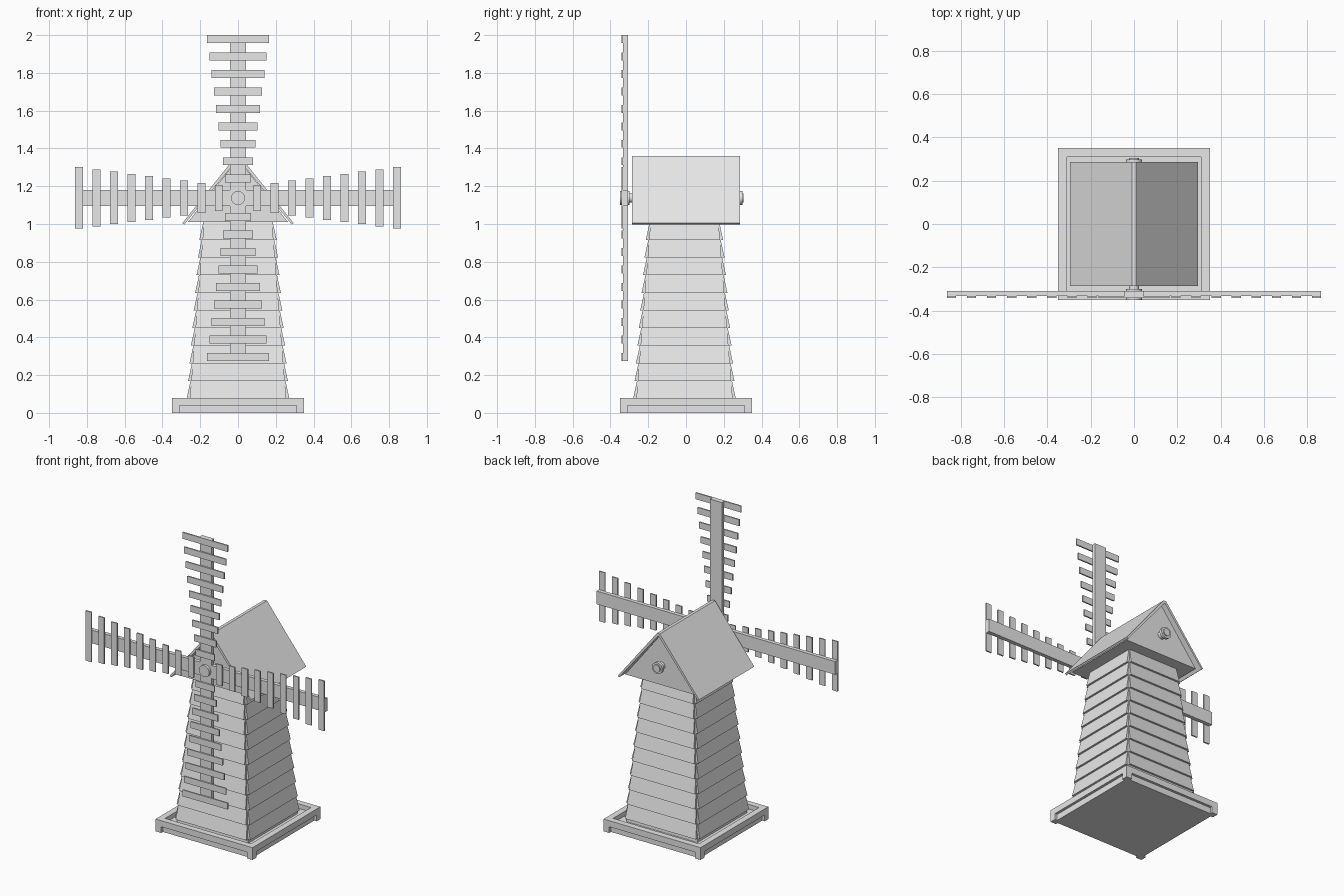
import bpy
import bmesh
from math import pi
from mathutils import Matrix, Vector

cube = bpy.data.objects.get("Cube")
if cube:
    bpy.data.objects.remove(cube)

grey = bpy.data.materials.new("plain_grey")
grey.use_nodes = True
grey.diffuse_color = (0.8, 0.8, 0.8, 1)
grey.node_tree.nodes["Principled BSDF"].inputs["Base Color"].default_value = (0.8, 0.8, 0.8, 1)


def finish(name, bm):
    bmesh.ops.recalc_face_normals(bm, faces=bm.faces)
    mesh = bpy.data.meshes.new(name)
    bm.to_mesh(mesh)
    bm.free()
    mesh.materials.append(grey)
    obj = bpy.data.objects.new(name, mesh)
    bpy.context.collection.objects.link(obj)
    return obj


def add_loft(bm, lower, upper, matrix=Matrix()):
    """Solid between two rings with the same number of points."""
    a = [bm.verts.new(matrix @ Vector(p)) for p in lower]
    b = [bm.verts.new(matrix @ Vector(p)) for p in upper]
    bm.faces.new(a)
    bm.faces.new(b)
    for i in range(len(a)):
        j = (i + 1) % len(a)
        bm.faces.new((a[i], a[j], b[j], b[i]))


def ring(x0, x1, y0, y1, z):
    return [(x0, y0, z), (x1, y0, z), (x1, y1, z), (x0, y1, z)]


def add_box(bm, x, y, z, matrix=Matrix()):
    add_loft(bm, ring(*x, *y, z[0]), ring(*x, *y, z[1]), matrix)


def prism(name, profile, y0, y1):
    bm = bmesh.new()
    add_loft(bm, [(x, y0, z) for x, z in profile], [(x, y1, z) for x, z in profile])
    return finish(name, bm)


def quarter(k, axis, centre=(0, 0, 0)):
    return Matrix.Translation(centre) @ Matrix.Rotation(k * pi / 2, 4, axis)


# Base: floor plate, raised rim and corner feet
BASE = 0.35
RIM = 0.04
bm = bmesh.new()
add_box(bm, (-0.333, 0.333), (-0.333, 0.333), (0, 0.05))
finish("base_plate", bm)

rim = bmesh.new()
feet = bmesh.new()
for k in range(4):
    turn = quarter(k, 'Z')
    add_box(rim, (-BASE, BASE - RIM), (-BASE, RIM - BASE), (0.04, 0.08), turn)
    add_box(feet, (-BASE, RIM - BASE), (-BASE, RIM - BASE), (0, 0.04), turn)
finish("base_rim", rim)
finish("base_feet", feet)

# Tower: tapered core with lapped boards on each side
BOTTOM, TOP = 0.075, 1.01
TOWER_Y = -0.008


def core_half(z):
    return 0.255 - 0.075 * (z - BOTTOM) / (TOP - BOTTOM)


def square(z):
    w = core_half(z)
    return ring(-w, w, TOWER_Y - w, TOWER_Y + w, z)


bm = bmesh.new()
add_loft(bm, square(0.045), square(TOP))
finish("tower_core", bm)

bm = bmesh.new()
ROWS = 10
step = (TOP - BOTTOM) / ROWS
for k in range(4):
    turn = quarter(k, 'Z', (0, TOWER_Y, 0))
    for row in range(ROWS):
        z0 = BOTTOM + row * step
        z1 = z0 + step
        w0, w1 = core_half(z0), core_half(z1)
        add_loft(bm, ring(-w0, w0, -w0 - 0.017, -w0, z0),
                 ring(-w1, w1, -w1 - 0.004, -w1, z1), turn)
finish("tower_boards", bm)

# Cap: gabled body under two thin roof sheets
prism("cap_body", [(-0.265, 1.01), (0.265, 1.01), (0, 1.345)], -0.255, 0.25)
for side, name in ((-1, "roof_right"), (1, "roof_left")):
    sheet = [(0, 1.36), (0.01, 1.36), (0.294, 1.005), (0.284, 0.998), (0, 1.345)]
    prism(name, [(side * x, z) for x, z in sheet], -0.285, 0.285)

# Axle with a washer at each end
HUB_Z = 1.138


def rod(name, radius, y0, y1):
    bm = bmesh.new()
    place = Matrix.Translation((0, (y0 + y1) / 2, HUB_Z)) @ quarter(1, 'X')
    bmesh.ops.create_cone(bm, cap_ends=True, segments=32, radius1=radius,
                          radius2=radius, depth=y1 - y0, matrix=place)
    obj = finish(name, bm)
    bpy.ops.object.select_all(action='DESELECT')
    obj.select_set(True)
    bpy.context.view_layer.objects.active = obj
    bpy.ops.object.shade_smooth_by_angle()


rod("axle", 0.024, -0.346, 0.305)
rod("front_washer", 0.037, -0.35, -0.3)
rod("back_washer", 0.037, 0.28, 0.298)

# Sails: four arms with slats that widen outwards
REACH = 0.862
SLATS = 9
for k, name in enumerate(("top", "left", "bottom", "right")):
    turn = quarter(k, 'Y', (0, 0, HUB_Z))
    bm = bmesh.new()
    add_box(bm, (-0.043, 0.043), (-0.333, -0.308), (0.043 if k % 2 else 0, REACH), turn)
    finish(name + "_sail_arm", bm)
    bm = bmesh.new()
    for i in range(SLATS):
        t = i / (SLATS - 1)
        r = 0.102 + 0.739 * t
        w = 0.068 + 0.095 * t
        add_box(bm, (-w, w), (-0.342, -0.333), (r - 0.021, r + 0.021), turn)
    finish(name + "_sail_slats", bm)
